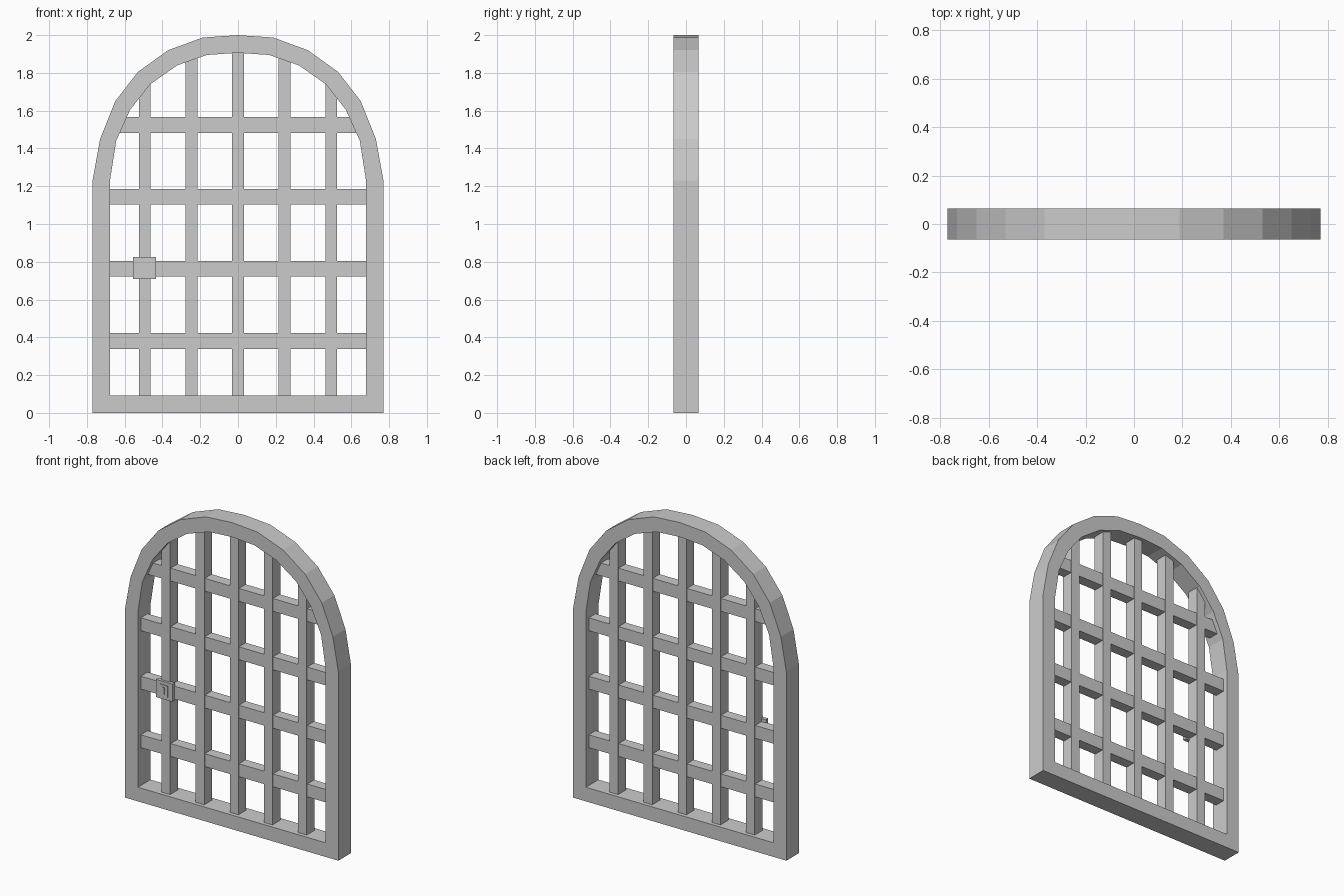
import bpy, bmesh
from mathutils import Vector

cube = bpy.data.objects.get("Cube")
if cube:
    bpy.data.objects.remove(cube, do_unlink=True)

# One flat grey for the whole gate
grey = bpy.data.materials.new("iron_grey")
grey.use_nodes = True
colour = (0.6, 0.6, 0.6, 1)
grey.diffuse_color = colour
grey.node_tree.nodes["Principled BSDF"].inputs["Base Color"].default_value = colour


def finish(name, bm):
    bmesh.ops.recalc_face_normals(bm, faces=bm.faces)
    mesh = bpy.data.meshes.new(name)
    bm.to_mesh(mesh)
    bm.free()
    mesh.materials.append(grey)
    obj = bpy.data.objects.new(name, mesh)
    bpy.context.collection.objects.link(obj)
    return obj


def box(name, low, high):
    low, high = Vector(low), Vector(high)
    bm = bmesh.new()
    bmesh.ops.create_cube(bm, size=1)
    bmesh.ops.scale(bm, vec=high - low, verts=bm.verts)
    bmesh.ops.translate(bm, vec=(low + high) / 2, verts=bm.verts)
    return finish(name, bm)


def mirrored(half):
    return half + [(-x, z) for x, z in reversed(half[:-1])]


# Arched frame: a closed ring between two matching outlines
DEPTH = 0.065
outer = mirrored([(0.77, 0), (0.77, 1.23), (0.73, 1.45), (0.65, 1.65),
                  (0.53, 1.805), (0.37, 1.92), (0.187, 1.987), (0, 2)])
inner = mirrored([(0.677, 0.092), (0.677, 1.235), (0.645, 1.44), (0.571, 1.605),
                  (0.465, 1.74), (0.322, 1.84), (0.165, 1.895), (0, 1.906)])
bm = bmesh.new()
rings = [[bm.verts.new((x, y, z)) for x, z in outline]
         for outline, y in ((outer, -DEPTH), (outer, DEPTH), (inner, DEPTH), (inner, -DEPTH))]
count = len(outer)
for a, b in zip(rings, rings[1:] + rings[:1]):
    for i in range(count):
        j = (i + 1) % count
        bm.faces.new((a[i], a[j], b[j], b[i]))
finish("arched_frame", bm)

# Upright bars, tops buried in the arch
for i, (x, top) in enumerate([(-0.493, 1.76), (-0.246, 1.91), (0, 1.95),
                              (0.246, 1.91), (0.493, 1.76)]):
    box(f"upright_bar_{i + 1}", (x - 0.031, -0.04, 0.05), (x + 0.031, 0.04, top))

# Cross bars, ends buried in the frame
for i, (z, reach) in enumerate([(0.381, 0.72), (0.763, 0.72), (1.144, 0.72), (1.525, 0.65)]):
    box(f"cross_bar_{i + 1}", (-reach, -0.035, z - 0.042), (reach, 0.035, z + 0.042))

# Lock on the right-hand upright, with a thin keyhole plate
box("lock_case", (-0.555, -0.055, 0.71), (-0.434, -0.03, 0.825))
box("keyhole_plate", (-0.524, -0.059, 0.73), (-0.466, -0.055, 0.805))
box("keyhole", (-0.501, -0.062, 0.745), (-0.489, -0.059, 0.79))
